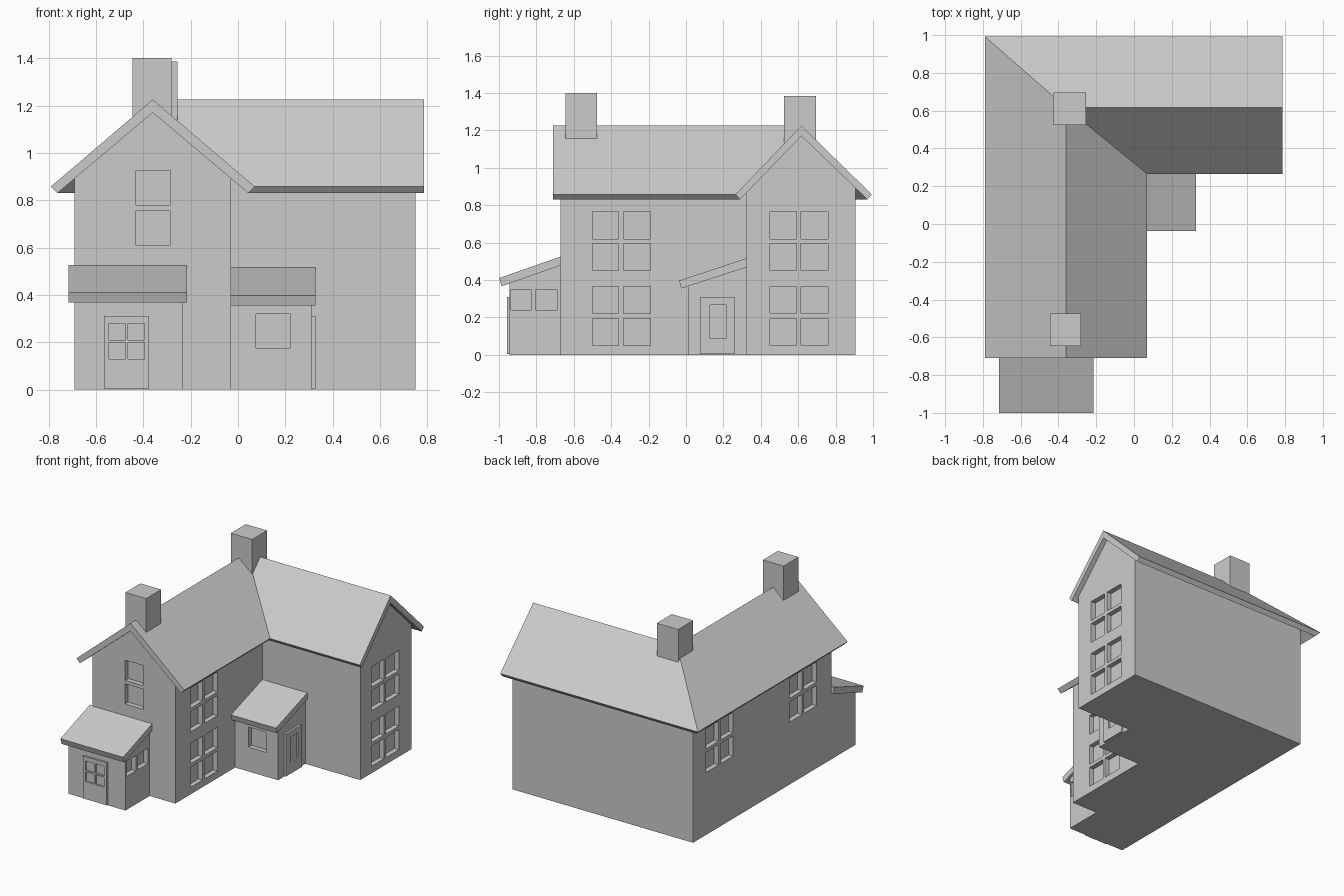
import bpy, bmesh

if "Cube" in bpy.data.objects:
    bpy.data.objects.remove(bpy.data.objects["Cube"])

RECESS = 0.035


def make(name, rings):
    """Skin a solid through matching rings of points, with capped ends."""
    bm = bmesh.new()
    vs = [[bm.verts.new(p) for p in ring] for ring in rings]
    n = len(rings[0])
    for a, b in zip(vs, vs[1:]):
        for i in range(n):
            j = (i + 1) % n
            bm.faces.new((a[i], a[j], b[j], b[i]))
    bm.faces.new(vs[0])
    bm.faces.new(vs[-1])
    bmesh.ops.recalc_face_normals(bm, faces=bm.faces)
    mesh = bpy.data.meshes.new(name)
    bm.to_mesh(mesh)
    bm.free()
    ob = bpy.data.objects.new(name, mesh)
    bpy.context.collection.objects.link(ob)
    return ob


def l_sweep(name, profile, front, right):
    """Sweep (x, y, z) mitre points forward to y=front and sideways to x=right."""
    return make(name, [[(x, front, z) for x, y, z in profile],
                       profile,
                       [(right, y, z) for x, y, z in profile]])


def lean_to(name, x0, x1, profile):
    return make(name, [[(x, y, z) for y, z in profile] for x in (x0, x1)])


def box(name, x, y, z):
    return make(name, [[(x[0], y[0], h), (x[1], y[0], h), (x[1], y[1], h), (x[0], y[1], h)]
                       for h in z])


def cut(target, boxes):
    """Recess window panes into a solid."""
    for b in boxes:
        cutter = box("pane_cutter", *b)
        cutter.hide_render = True
        mod = target.modifiers.new("pane", 'BOOLEAN')
        mod.operation = 'DIFFERENCE'
        mod.solver = 'EXACT'
        mod.object = cutter
        bpy.context.view_layer.objects.active = target
        bpy.ops.object.modifier_apply(modifier=mod.name)
        bpy.data.objects.remove(cutter)


# Main L-shaped walls with gable ends
walls = l_sweep("house_walls", [(-0.69, 0.905, 0), (-0.03, 0.32, 0), (-0.03, 0.32, 0.893),
                                (-0.36, 0.615, 1.175), (-0.69, 0.905, 0.893)], -0.67, 0.75)

# Window panes: front gable, right faces of both wings, upper left side
low, high = [(0.05, 0.195), (0.22, 0.365)], [(0.45, 0.595), (0.62, 0.765)]
wing_cols = [(-0.50, -0.36), (-0.335, -0.19)]
gable_cols = [(0.45, 0.59), (0.615, 0.76)]
panes = [((-0.43, -0.285), (-0.72, -0.67 + RECESS), z) for z in [(0.61, 0.755), (0.78, 0.925)]]
for face, cols in ((-0.03, wing_cols), (0.75, gable_cols)):
    panes += [((face - RECESS, face + 0.05), y, z) for y in cols for z in low + high]
panes += [((-0.74, -0.69 + RECESS), y, z) for y in wing_cols + gable_cols for z in high]
cut(walls, panes)

# Mitred gable roof
l_sweep("main_roof", [(-0.79, 0.993, 0.858), (-0.36, 0.617, 1.225), (0.07, 0.265, 0.858),
                      (0.043, 0.288, 0.83), (-0.36, 0.617, 1.17), (-0.763, 0.97, 0.83)],
        -0.71, 0.785)

# Chimneys
box("front_chimney", (-0.445, -0.28), (-0.645, -0.475), (1.1, 1.40))
box("rear_chimney", (-0.425, -0.255), (0.525, 0.695), (1.0, 1.385))

# Front porch
porch = lean_to("front_porch_walls", -0.69, -0.235,
                [(-0.945, 0), (-0.67, 0), (-0.67, 0.485), (-0.945, 0.388)])
cut(porch, [((-0.235 - RECESS, -0.2), y, (0.24, 0.35))
            for y in [(-0.935, -0.825), (-0.805, -0.69)]])
lean_to("front_porch_roof", -0.715, -0.215,
        [(-1.0, 0.41), (-0.985, 0.367), (-0.665, 0.48), (-0.665, 0.527)])
door = box("front_door", (-0.565, -0.375), (-0.958, -0.935), (0.005, 0.31))
cut(door, [(x, (-0.98, -0.946), z) for x in [(-0.545, -0.475), (-0.465, -0.395)]
           for z in [(0.13, 0.2), (0.21, 0.28)]])

# Side porch in the inner corner
side = lean_to("side_porch_walls", -0.03, 0.312,
               [(0.01, 0), (0.32, 0), (0.32, 0.475), (0.01, 0.375)])
cut(side, [((0.075, 0.22), (-0.03, 0.01 + RECESS), (0.175, 0.32))])
lean_to("side_porch_roof", -0.03, 0.328,
        [(-0.037, 0.397), (-0.025, 0.355), (0.32, 0.467), (0.32, 0.515)])
side_door = box("side_door", (0.302, 0.328), (0.075, 0.26), (0.005, 0.31))
cut(side_door, [((0.315, 0.35), (0.128, 0.214), (0.087, 0.267))])
